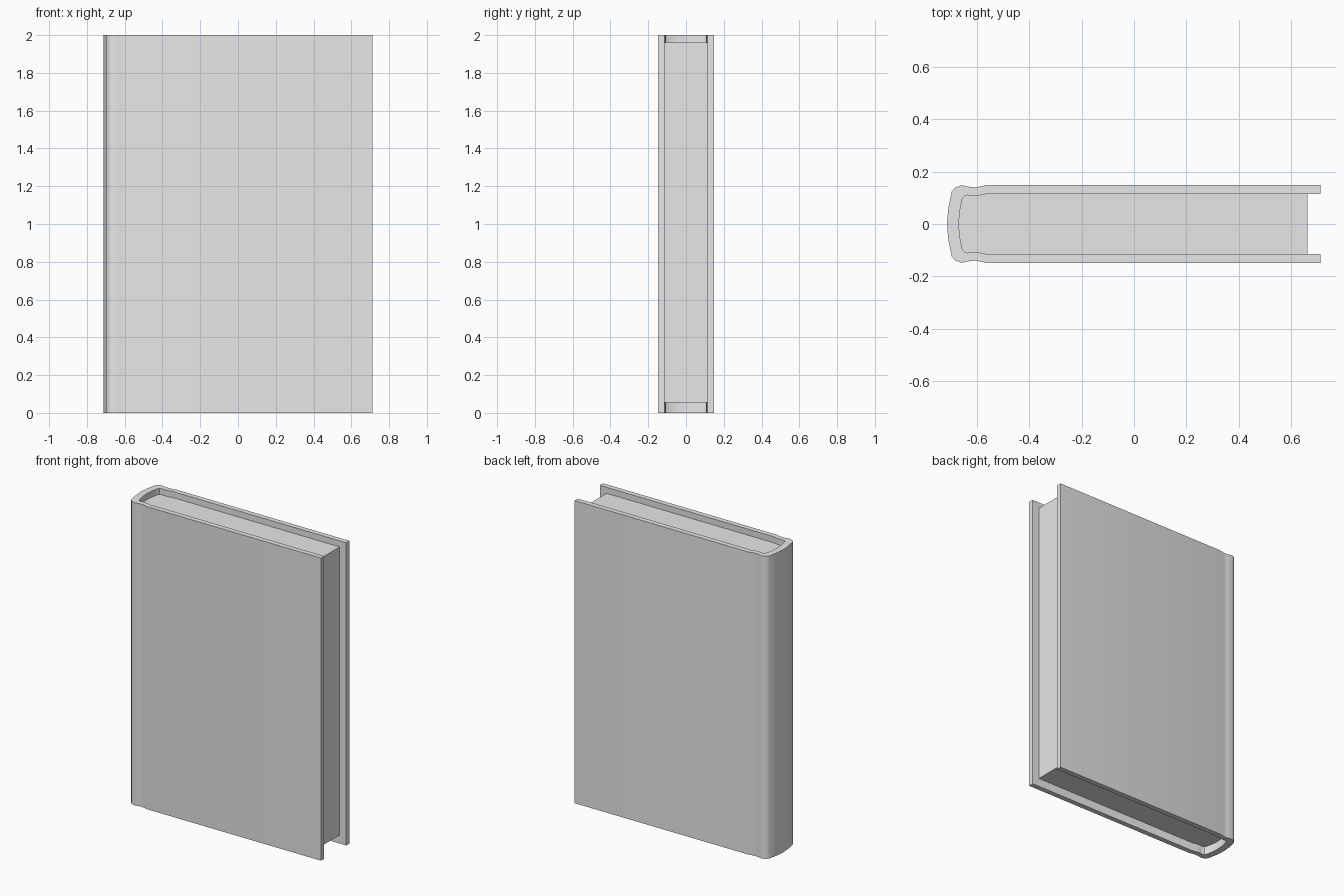
import bpy
import bmesh

cube = bpy.data.objects.get("Cube")
if cube:
    bpy.data.objects.remove(cube, do_unlink=True)

grey = bpy.data.materials.new("light grey")
grey.use_nodes = True
grey.diffuse_color = (0.8, 0.8, 0.8, 1)
grey.node_tree.nodes["Principled BSDF"].inputs["Base Color"].default_value = (0.8, 0.8, 0.8, 1)


def mirrored(half):
    """Full run of points from the front board, round the spine, to the back board."""
    return [(x, -y) for x, y in reversed(half[1:])] + half


def finish(name, bm):
    bmesh.ops.recalc_face_normals(bm, faces=bm.faces)
    mesh = bpy.data.meshes.new(name)
    bm.to_mesh(mesh)
    bm.free()
    obj = bpy.data.objects.new(name, mesh)
    bpy.context.collection.objects.link(obj)
    mesh.materials.append(grey)
    bpy.ops.object.select_all(action='DESELECT')
    obj.select_set(True)
    bpy.context.view_layer.objects.active = obj
    bpy.ops.object.shade_smooth_by_angle(angle=0.6)
    return obj


def extrude_up(bm, faces, height):
    result = bmesh.ops.extrude_face_region(bm, geom=faces)
    verts = [g for g in result["geom"] if isinstance(g, bmesh.types.BMVert)]
    bmesh.ops.translate(bm, vec=(0, 0, height), verts=verts)


# Half profiles from the spine centre to the free edge of the back board
outer = [(-0.713, 0), (-0.708, 0.06), (-0.695, 0.123), (-0.682, 0.139),
         (-0.657, 0.148), (-0.625, 0.141), (-0.592, 0.142), (-0.56, 0.149), (0.711, 0.149)]
inner = [(-0.668, 0), (-0.664, 0.05), (-0.655, 0.094), (-0.648, 0.105),
         (-0.635, 0.11), (-0.62, 0.107), (-0.592, 0.108), (-0.56, 0.115), (0.711, 0.115)]

# Cover: two boards joined by a rounded spine with hinge grooves
bm = bmesh.new()
outside = [bm.verts.new((x, y, 0)) for x, y in mirrored(outer)]
inside = [bm.verts.new((x, y, 0)) for x, y in mirrored(inner)]
strip = [bm.faces.new((outside[i], outside[i + 1], inside[i + 1], inside[i]))
         for i in range(len(outside) - 1)]
extrude_up(bm, strip, 2)
finish("cover", bm)

# Page block: fills the cover, set back from its three open edges
bm = bmesh.new()
outline = mirrored(inner[:-1] + [(0.662, 0.115)])
base = bm.faces.new([bm.verts.new((x, y, 0.055)) for x, y in outline])
extrude_up(bm, [base], 1.905)
finish("page_block", bm)
